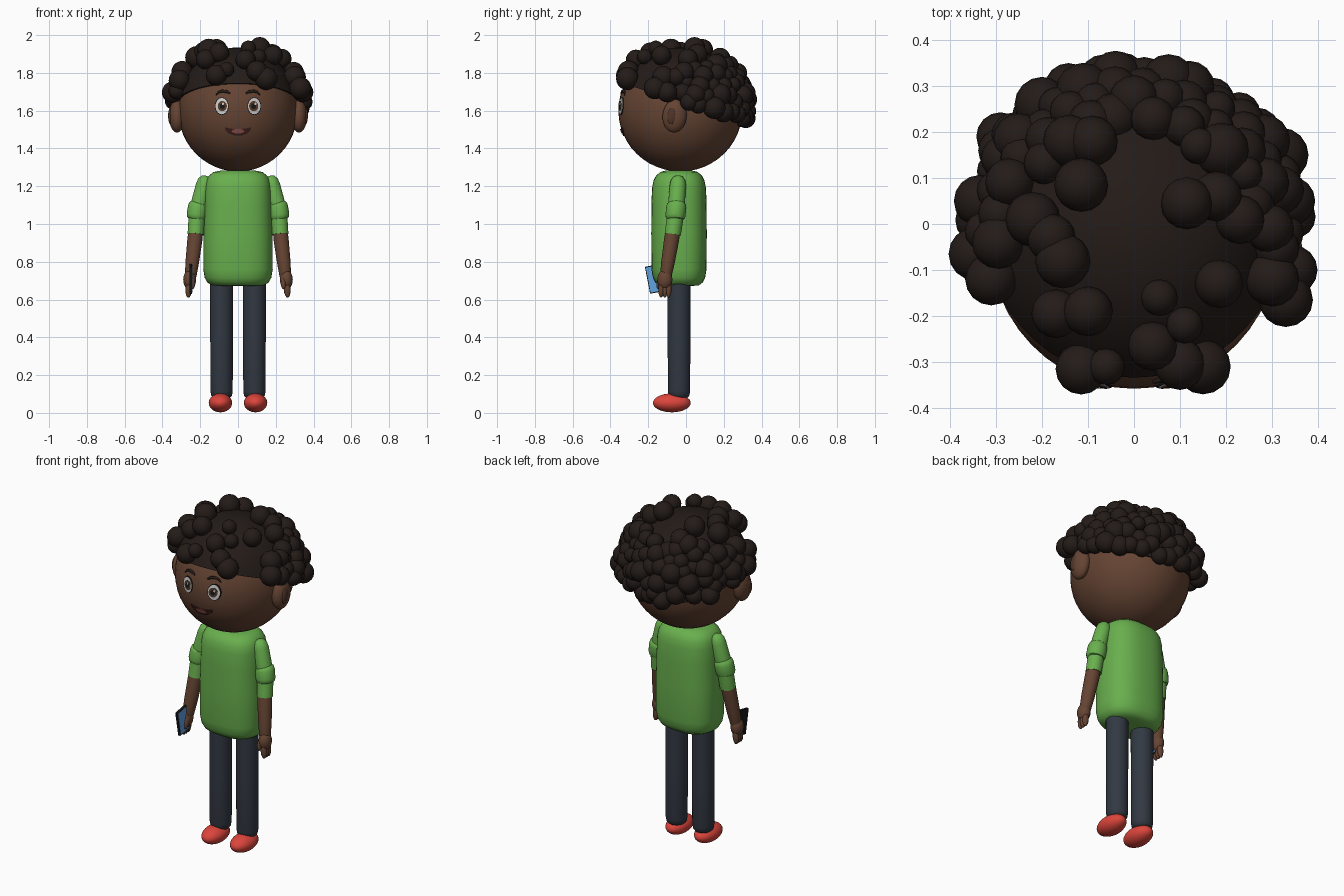
import bpy, bmesh, random
from math import sin, cos, pi, sqrt, radians
from mathutils import Vector, Matrix

if "Cube" in bpy.data.objects:
    bpy.data.objects.remove(bpy.data.objects["Cube"])

random.seed(4)


def material(name, r, g, b):
    m = bpy.data.materials.new(name)
    m.diffuse_color = (r, g, b, 1)
    m.use_nodes = True
    m.node_tree.nodes["Principled BSDF"].inputs["Base Color"].default_value = m.diffuse_color
    return m


SKIN = material("skin", .13, .058, .033)
EAR = material("inner_ear", .08, .035, .022)
HAIR = material("hair", .017, .011, .009)
GREEN = material("green_cloth", .14, .43, .075)
NAVY = material("dark_cloth", .032, .04, .055)
RED = material("red_shoe", .72, .06, .045)
WHITE = material("white", .85, .85, .83)
BROWN = material("iris_brown", .09, .04, .02)
BLACK = material("black", .008, .008, .008)
LIP = material("lip", .05, .015, .012)
TONGUE = material("tongue", .3, .09, .08)
BLUE = material("screen_blue", .12, .36, .75)


def finish(name, bm, mat, recalc=True):
    if recalc:
        bmesh.ops.recalc_face_normals(bm, faces=bm.faces[:])
    me = bpy.data.meshes.new(name)
    bm.to_mesh(me)
    bm.free()
    me.materials.append(mat)
    for p in me.polygons:
        p.use_smooth = True
    me.set_sharp_from_angle(angle=radians(45))
    ob = bpy.data.objects.new(name, me)
    bpy.context.collection.objects.link(ob)
    return ob


def ellipsoid(name, loc, size, mat, rot=(0, 0, 0), seg=32):
    bm = bmesh.new()
    bmesh.ops.create_uvsphere(bm, u_segments=seg, v_segments=seg // 2, radius=1)
    ob = finish(name, bm, mat)
    ob.location, ob.scale, ob.rotation_euler = loc, size, rot
    return ob


def loft(name, rings, mat):
    bm = bmesh.new()
    vs = [[bm.verts.new(p) for p in r] for r in rings]
    n = len(vs[0])
    for a, b in zip(vs, vs[1:]):
        for i in range(n):
            bm.faces.new((a[i], a[(i + 1) % n], b[(i + 1) % n], b[i]))
    bm.faces.new(vs[0])
    bm.faces.new(vs[-1])
    return finish(name, bm, mat)


def tube(name, pts, mat, n=24):
    """Round tube through (x, y, z, radius) points."""
    P = [Vector(p[:3]) for p in pts]
    rings = []
    for i, p in enumerate(P):
        t = (P[min(i + 1, len(P) - 1)] - P[max(i - 1, 0)]).normalized()
        u = Vector((0, 1, 0))
        u = (u - t * u.dot(t)).normalized()
        v = t.cross(u)
        rings.append([p + pts[i][3] * (u * cos(2 * pi * k / n) + v * sin(2 * pi * k / n))
                      for k in range(n)])
    return loft(name, rings, mat)


# Head
HC, HR = Vector((0, -.03, 1.6)), (.316, .328, .322)
ellipsoid("head", HC, HR, SKIN, seg=48)


def face_y(x, z):
    return HC.y - HR[1] * sqrt(1 - (x / HR[0]) ** 2 - ((z - HC.z) / HR[2]) ** 2)


def patch(name, cx, cz, outline, off, mat):
    """Flat outline laid on the front of the head."""
    bm = bmesh.new()
    prev, n = None, len(outline)
    mid = bm.verts.new((cx, face_y(cx, cz) - off, cz))
    for k in (.33, .67, 1, 1):
        o = -.004 if prev and k == 1 and len(bm.verts) > 3 * n else off
        ring = [bm.verts.new((cx + x * k, face_y(cx + x * k, cz + z * k) - o, cz + z * k))
                for x, z in outline]
        for i in range(n):
            j = (i + 1) % n
            bm.faces.new((prev[i], ring[i], ring[j], prev[j]) if prev else (mid, ring[i], ring[j]))
        prev = ring
    return finish(name, bm, mat, False)


def oval(a, b, n=28):
    return [(a * cos(2 * pi * i / n), b * sin(2 * pi * i / n)) for i in range(n)]


# Eyes, brows and ears
for s, side in ((-1, "right"), (1, "left")):
    x, z = s * .086, 1.624
    patch(side + "_eye_rim", x, z, oval(.037, .047), .003, BLACK)
    patch(side + "_eye_white", x, z, oval(.033, .043), .005, WHITE)
    patch(side + "_iris", x - s * .003, z, oval(.024, .027), .007, BROWN)
    patch(side + "_pupil", x - s * .003, z, oval(.013, .015), .009, BLACK)
    patch(side + "_eye_glint", x + .006, z + .012, oval(.006, .007, 12), .011, WHITE)
    brow = [(.117, 1.682, .003), (.103, 1.698, .006), (.083, 1.704, .008),
            (.06, 1.701, .008), (.042, 1.692, .004)]
    tube(side + "_brow", [(s * a, face_y(a, b) - .002, b, r) for a, b, r in brow], HAIR, 10)
    ellipsoid(side + "_ear", (s * .323, -.06, 1.572), (.043, .064, .088), SKIN, (radians(-6), 0, 0))
    ellipsoid(side + "_inner_ear", (s * .358, -.075, 1.572), (.012, .024, .044), EAR, (radians(-6), 0, 0), 20)

# Mouth: half oval with a flat top
mouth = [(.07 * cos(t), .045 * sin(t) + .02) for t in [pi + pi * i / 16 for i in range(17)]]
mouth += [(.04, .013), (0, .01), (-.04, .013)]
patch("mouth", 0, 1.492, mouth, .004, LIP)
patch("tongue", 0, 1.491, oval(.034, .012, 20), .007, TONGUE)


# Hair cap: shell cut by the sloping hairline
def hairline(y):
    return 1.635 - .33 * y


bm = bmesh.new()
bmesh.ops.create_uvsphere(bm, u_segments=48, v_segments=24, radius=1,
                          matrix=Matrix.Translation(HC) @ Matrix.Diagonal((.327, .338, .335, 1)))
cut = bmesh.ops.bisect_plane(bm, geom=bm.verts[:] + bm.edges[:] + bm.faces[:],
                             plane_co=(0, 0, hairline(0)), plane_no=(0, .33, 1), clear_inner=True)
bmesh.ops.holes_fill(bm, edges=[e for e in bm.edges if e.is_boundary])
finish("hair_cap", bm, HAIR)

# Curls: crown clusters placed by plan position, sides and back scattered
crown = [(-.10, -.19), (-.17, -.195), (-.115, -.315), (-.06, -.31), (.04, -.265), (.11, -.22),
         (.055, -.16), (.185, -.13), (.10, -.305), (.15, -.31), (.30, -.12), (.33, -.165),
         (.345, -.10), (.115, .045), (.18, .06), (.23, .01), (.295, -.01), (.34, .05),
         (.14, .17), (.19, .16), (.24, .11), (.28, .18), (.32, .15), (.18, .25),
         (.075, .31), (0, .27), (-.09, .18), (-.14, .18), (-.115, .085), (-.22, .01),
         (-.155, -.08), (-.18, -.03), (-.295, -.04), (-.345, -.065), (-.335, .05), (-.27, .09),
         (-.25, .185), (-.29, .19), (-.11, .29), (-.20, .26), (-.31, -.12), (.12, .30)]
small = {5, 6, 3, 18, 20, 23}
R = .36
curls = []
for i, (x, y) in enumerate(crown):
    h = R * R - x * x - (y - HC.y) ** 2
    z = max(HC.z + sqrt(max(h, 0)), hairline(y) + .03)
    curls.append((Vector((x, y, z)), .04 if i in small else random.uniform(.052, .061)))
for _ in range(4000):
    d = Vector([random.gauss(0, 1) for _ in range(3)]).normalized()
    p = HC + d * random.uniform(.335, .36)
    if p.y > -.13 and hairline(p.y) + .015 < p.z < 1.80 + .3 * p.y and \
            all((p - q).length > .052 for q, _ in curls):
        curls.append((p, random.uniform(.042, .055)))
bm = bmesh.new()
for p, r in curls:
    bmesh.ops.create_uvsphere(bm, u_segments=16, v_segments=10, radius=r, matrix=Matrix.Translation(p))
finish("hair_curls", bm, HAIR)


# Shirt body: rounded oval sections (z, half width, half depth)
def section(z, a, b, n=48):
    out = []
    for i in range(n):
        c, s = cos(2 * pi * i / n), sin(2 * pi * i / n)
        out.append((a * abs(c) ** .8 * (1 if c > 0 else -1),
                    -.037 + b * abs(s) ** .8 * (1 if s > 0 else -1), z))
    return out


body = [(.672, .10, .07), (.675, .135, .105), (.69, .162, .125), (.715, .176, .138), (.76, .184, .146),
        (.95, .182, .147), (1.10, .178, .146), (1.19, .175, .143), (1.23, .168, .135), (1.255, .155, .122),
        (1.275, .13, .10), (1.283, .09, .07)]
loft("shirt", [section(*b) for b in body], GREEN)

# Legs, shoes, arms and hands
for s, side in ((-1, "right"), (1, "left")):
    x = s * .087
    tube(side + "_leg", [(x, -.037, z, r) for z, r in
                         ((.075, .03), (.08, .045), (.092, .055), (.115, .059), (.40, .06), (.74, .061))], NAVY, 32)
    ellipsoid(side + "_shoe", (s * .093, -.075, .053), (.062, .1, .05), RED)
    tube(side + "_sleeve", [(s * a, b, c, r) for a, b, c, r in (
        (.166, -.042, 1.254, .012), (.168, -.042, 1.248, .026), (.173, -.042, 1.232, .038),
        (.180, -.043, 1.205, .043), (.205, -.050, 1.11, .044), (.217, -.055, 1.05, .044),
        (.224, -.070, .945, .043))], GREEN)
    tube(side + "_cuff", [(s * a, b, c, r) for a, b, c, r in (
        (.207, -.050, 1.112, .040), (.209, -.050, 1.106, .049), (.212, -.051, 1.09, .053),
        (.219, -.056, 1.045, .053), (.221, -.058, 1.03, .049), (.222, -.058, 1.024, .040))], GREEN)
    tube(side + "_forearm", [(s * a, b, c, r) for a, b, c, r in (
        (.223, -.068, .97, .038), (.228, -.076, .92, .040), (.242, -.095, .80, .036),
        (.250, -.106, .73, .031), (.252, -.108, .70, .025))], SKIN)
    ellipsoid(side + "_palm", (s * .256, -.112, .705), (.034, .04, .052), SKIN, seg=24)
    ellipsoid(side + "_thumb", (s * .240, -.138, .69), (.014, .017, .036), SKIN, (radians(-15), 0, 0), 16)
    for k in range(3):
        ellipsoid(side + "_finger_%d" % (k + 1), (s * .26, -.132 + .02 * k, .655),
                  (.018, .015, .045), SKIN, (0, s * radians(-4), 0), 16)


# Phone held in the right hand, screen facing inward
def box(name, off, size, mat):
    bm = bmesh.new()
    bmesh.ops.create_cube(bm, size=1, matrix=Matrix.Diagonal((*size, 1)))
    ob = finish(name, bm, mat)
    ob.matrix_world = (Matrix.Translation((-.25, -.162, .71)) @ Matrix.Rotation(radians(11), 4, 'X')
                       @ Matrix.Translation(off))


box("phone", (0, 0, 0), (.014, .085, .145), BLACK)
box("phone_screen", (.0075, 0, 0), (.003, .077, .135), BLUE)
